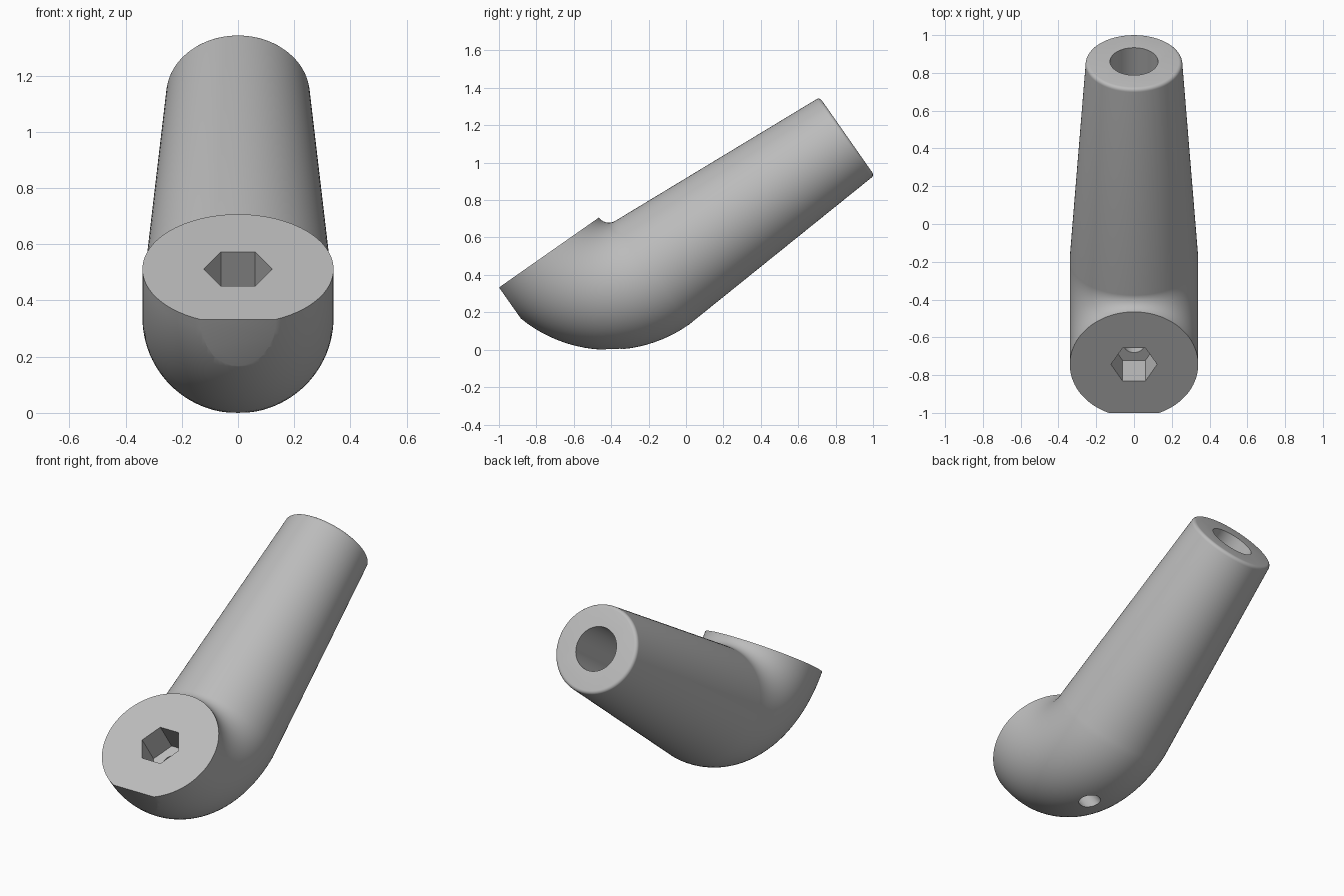
import bpy, bmesh, math
from mathutils import Matrix, Vector

cube = bpy.data.objects.get("Cube")
if cube:
    bpy.data.objects.remove(cube, do_unlink=True)

# Local frame: origin at the bend centre, y along the tube, z out of the flat face
SIDES = 96
BEND_R, HEAD_R, END_R = 0.405, 0.34, 0.256
TUBE_LEN, ROUND = 1.27, 0.02
PLACE = Matrix.Translation((0, -0.412, 0.744)) @ Matrix.Rotation(math.radians(35), 4, 'X')

grey = bpy.data.materials.new("plain_grey")
grey.use_nodes = True
colour = (0.5, 0.5, 0.5, 1)
grey.diffuse_color = colour
grey.node_tree.nodes["Principled BSDF"].inputs["Base Color"].default_value = colour


def make_object(name, bm):
    bmesh.ops.recalc_face_normals(bm, faces=bm.faces)
    mesh = bpy.data.meshes.new(name)
    bm.to_mesh(mesh)
    bm.free()
    mesh.materials.append(grey)
    obj = bpy.data.objects.new(name, mesh)
    bpy.context.collection.objects.link(obj)
    obj.matrix_world = PLACE
    return obj


def add_ring(bm, centre, out, radius):
    """Circle spanned by the x axis and the direction out."""
    ring = []
    for i in range(SIDES):
        a = math.tau * i / SIDES
        ring.append(bm.verts.new(centre + radius * (math.cos(a) * Vector((1, 0, 0)) + math.sin(a) * out)))
    return ring


# Elbow and tapered tube: rings swept along a quarter bend and a straight axis
bm = bmesh.new()
rings = []
BEND_STEPS = 28
for i in range(BEND_STEPS + 1):
    a = math.pi / 2 * i / BEND_STEPS
    out = Vector((0, -math.cos(a), -math.sin(a)))
    rings.append(add_ring(bm, out * BEND_R, out, HEAD_R))
down = Vector((0, 0, -1))
for i in range(6):
    a = math.pi / 2 * i / 5
    y = TUBE_LEN - ROUND * (1 - math.sin(a))
    rings.append(add_ring(bm, Vector((0, y, -BEND_R)), down, END_R - ROUND * (1 - math.cos(a))))
for r0, r1 in zip(rings, rings[1:]):
    for i in range(SIDES):
        j = (i + 1) % SIDES
        bm.faces.new((r0[i], r0[j], r1[j], r1[i]))
bm.faces.new(rings[0])
bm.faces.new(rings[-1])
body = make_object("angled_tube_body", bm)


def prism(name, sides, radius, depth, matrix):
    bm = bmesh.new()
    bmesh.ops.create_cone(bm, cap_ends=True, segments=sides, radius1=radius,
                          radius2=radius, depth=depth, matrix=matrix)
    return make_object(name, bm)


# Cutters: hex socket, pin hole, tube bore and the flat on the head
socket = prism("socket_cutter", 6, 0.122, 0.38,
               Matrix.Translation((0, -BEND_R, 0)) @ Matrix.Rotation(math.pi / 2, 4, 'Z'))
if max(abs(v.co.x) for v in socket.data.vertices) < 0.12:
    socket.data.transform(Matrix.Translation((0, -BEND_R, 0)) @ Matrix.Rotation(math.pi / 6, 4, 'Z')
                          @ Matrix.Translation((0, BEND_R, 0)))
pin = prism("pin_hole_cutter", 32, 0.056, 0.8, Matrix.Translation((0, -BEND_R, -0.5)))
bore = prism("bore_cutter", 48, 0.127, 1.8,
             Matrix.Translation((0, TUBE_LEN, -BEND_R)) @ Matrix.Rotation(math.pi / 2, 4, 'X'))
bm = bmesh.new()
bmesh.ops.create_cube(bm, size=1, matrix=Matrix.Translation((0, -0.717 - 0.5, 0)))
flat = make_object("flat_cutter", bm)

bpy.ops.object.select_all(action='DESELECT')
body.select_set(True)
bpy.context.view_layer.objects.active = body
for cutter in (flat, socket, pin, bore):
    mod = body.modifiers.new(cutter.name, 'BOOLEAN')
    mod.operation = 'DIFFERENCE'
    mod.solver = 'EXACT'
    mod.object = cutter
    bpy.context.view_layer.update()
    bpy.ops.object.modifier_apply(modifier=mod.name)
    bpy.data.objects.remove(cutter, do_unlink=True)

bpy.ops.object.shade_smooth_by_angle(angle=math.radians(30))
